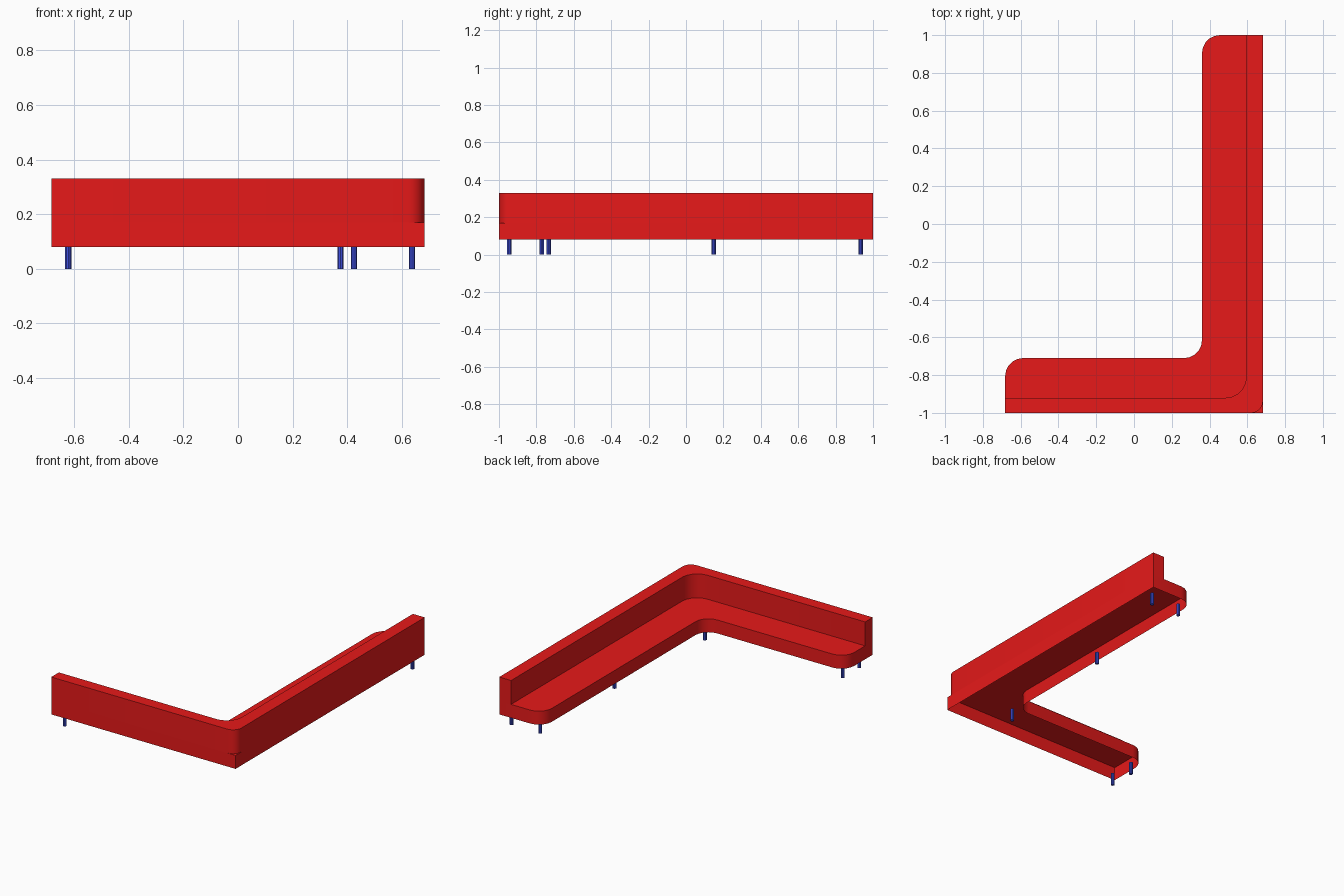
import bpy, bmesh, math
from mathutils import Vector

if "Cube" in bpy.data.objects:
    bpy.data.objects.remove(bpy.data.objects["Cube"])


def material(name, color):
    m = bpy.data.materials.new(name)
    m.diffuse_color = color
    m.use_nodes = True
    m.node_tree.nodes["Principled BSDF"].inputs["Base Color"].default_value = m.diffuse_color
    return m


def fillet(corners, steps=5):
    """Corners are (x, y, radius); rounded corners become short arcs."""
    out = []
    n = len(corners)
    for i, (x, y, r) in enumerate(corners):
        p = Vector((x, y))
        if r == 0:
            out.append(p)
            continue
        a = (Vector(corners[i - 1][:2]) - p).normalized()
        b = (Vector(corners[(i + 1) % n][:2]) - p).normalized()
        centre = p + (a + b) * r
        for k in range(steps + 1):
            t = k / steps * math.pi / 2
            out.append(centre - b * r * math.cos(t) - a * r * math.sin(t))
    return out


def shell(name, outline, z0, z1, mat):
    """Walls and top of an upholstered part, open underneath."""
    bm = bmesh.new()
    low = [bm.verts.new((p.x, p.y, z0)) for p in outline]
    high = [bm.verts.new((p.x, p.y, z1)) for p in outline]
    n = len(outline)
    for i in range(n):
        j = (i + 1) % n
        bm.faces.new((low[i], low[j], high[j], high[i]))
    bm.faces.new(high)
    mesh = bpy.data.meshes.new(name)
    bm.to_mesh(mesh)
    bm.free()
    mesh.materials.append(mat)
    ob = bpy.data.objects.new(name, mesh)
    bpy.context.collection.objects.link(ob)
    smooth(ob)
    return ob


def smooth(ob):
    bpy.ops.object.select_all(action='DESELECT')
    ob.select_set(True)
    bpy.context.view_layer.objects.active = ob
    bpy.ops.object.shade_smooth_by_angle(angle=math.radians(35))


red = material("red_upholstery", (0.8, 0.01, 0.01, 1))
blue = material("blue_legs", (0.05, 0.08, 0.75, 1))

X, Y = 0.682, 1.0
LEG_H, SEAT_H, BACK_H = 0.08, 0.17, 0.33

# L-shaped seat base
shell("seat", fillet([(-X, -Y, 0), (X, -Y, 0), (X, Y, 0), (0.36, Y, 0.095),
                      (0.36, -0.71, 0.095), (-X, -0.71, 0.095)]),
      LEG_H, SEAT_H, red)

# L-shaped backrest along the two outer edges
shell("backrest", fillet([(-X, -Y, 0), (X, -Y, 0.06), (X, Y, 0), (0.595, Y, 0),
                          (0.595, -0.92, 0.11), (-X, -0.92, 0)]),
      SEAT_H, BACK_H, red)

# Short round legs
legs = [(0.637, 0.935), (0.425, 0.935), (0.425, 0.148),
        (0.375, -0.735), (-0.621, -0.77), (-0.621, -0.946)]
for i, (x, y) in enumerate(legs):
    bpy.ops.mesh.primitive_cylinder_add(vertices=10, radius=0.012, depth=LEG_H,
                                        location=(x, y, LEG_H / 2))
    leg = bpy.context.object
    leg.name = f"leg_{i + 1}"
    leg.data.materials.append(blue)
    smooth(leg)
